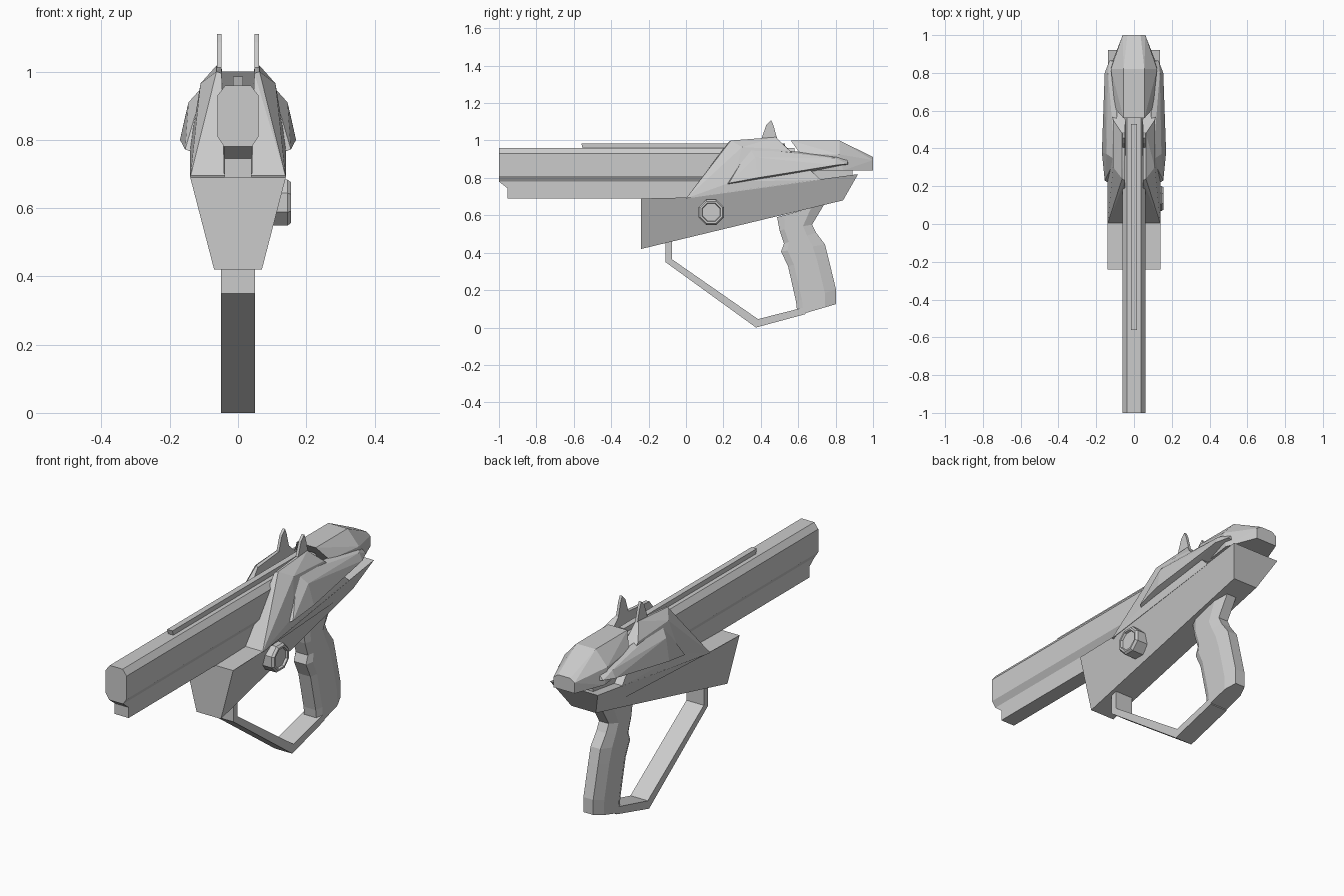
import bpy, bmesh
from math import cos, sin, pi

if "Cube" in bpy.data.objects:
    bpy.data.objects.remove(bpy.data.objects["Cube"])


def finish(name, bm, mirror=False):
    bmesh.ops.recalc_face_normals(bm, faces=bm.faces)
    me = bpy.data.meshes.new(name)
    bm.to_mesh(me)
    bm.free()
    ob = bpy.data.objects.new(name, me)
    bpy.context.collection.objects.link(ob)
    if mirror:
        mod = ob.modifiers.new("Mirror", 'MIRROR')
        mod.use_mirror_merge = False
    return ob


def loft(name, rings, mirror=False):
    """Skin equal-length rings of points and cap both ends."""
    bm = bmesh.new()
    vs = [[bm.verts.new(p) for p in r] for r in rings]
    n = len(vs[0])
    for a, b in zip(vs, vs[1:]):
        for i in range(n):
            j = (i + 1) % n
            bm.faces.new((a[i], a[j], b[j], b[i]))
    bm.faces.new(vs[0])
    bm.faces.new(vs[-1])
    return finish(name, bm, mirror)


def slab(name, profile, x0, x1, mirror=False):
    """Extrude a side (y, z) profile between two x positions."""
    return loft(name, [[(x, y, z) for y, z in profile] for x in (x0, x1)], mirror)


def hull(name, pts, mirror=False, both=False):
    """Faceted solid around a few corner points."""
    bm = bmesh.new()
    for x, y, z in pts:
        bm.verts.new((x, y, z))
        if both:
            bm.verts.new((-x, y, z))
    res = bmesh.ops.convex_hull(bm, input=bm.verts[:])
    loose = [v for v in bm.verts if not v.link_faces]
    bmesh.ops.delete(bm, geom=loose, context='VERTS')
    bmesh.ops.dissolve_limit(bm, angle_limit=0.02, verts=bm.verts[:], edges=bm.edges[:])
    return finish(name, bm, mirror)


# Barrel: chamfered bar with a slimmer bar below and a rail on top
section = [(.037, .96), (.06, .93), (.06, .81), (.04, .78)]
section += [(-x, z) for x, z in reversed(section)]
loft("barrel", [[(x, y, z) for x, z in section] for y in (-1, .58)])
slab("under_barrel", [(-1, .80), (-1, .78), (-.955, .745), (-.955, .69),
                      (.3, .69), (.3, .80)], -.04, .04)
slab("top_rail", [(-.56, .985), (-.55, .95), (.53, .95), (.53, .985)], -.015, .015)

# Lower body, narrower at the bottom
body = [(.07, -.24, .42), (.14, -.24, .69), (.14, 0, .695),
        (.137, .92, .82), (.07, .84, .68)]
loft("lower_body", [body, [(-x, y, z) for x, y, z in body]])

# Upper shroud walls either side of the barrel
hull("shroud", [(.04, 0, .69), (.14, 0, .69), (.048, .23, .995), (.063, .24, 1.0),
                (.11, .30, .965), (.048, .48, 1.018), (.063, .48, 1.018),
                (.11, .55, .95), (.048, .56, .94), (.137, .72, .79),
                (.04, .72, .79), (.14, .25, .78)], mirror=True)

# Faceted side panels
hull("side_panel", [(.11, .20, .755), (.10, .34, .96), (.08, .86, .92), (.09, .87, .868),
                    (.155, .23, .772), (.17, .38, .80), (.145, .37, .91),
                    (.155, .80, .868), (.137, .80, .905), (.13, .865, .875)], mirror=True)

# Rear block and the neck beneath it
hull("rear_block", [(.055, .56, 1.0), (.055, .82, 1.0), (.035, 1.0, .912),
                    (.10, .61, .93), (.122, .82, .925), (.06, 1.0, .895),
                    (.10, .68, .84), (.122, .84, .84), (.06, 1.0, .84)], both=True)
slab("rear_neck", [(.6, .76), (.89, .80), (.89, .85), (.6, .85)], -.09, .09)

# Sight fins
slab("sight_fin", [(.40, 1.0), (.43, 1.085), (.455, 1.11), (.468, 1.08), (.49, 1.0)],
     .048, .062, mirror=True)

# Octagonal knob on the right side
loft("side_knob", [[(x, .135 + r * cos(pi / 8 + i * pi / 4), .616 + r * sin(pi / 8 + i * pi / 4))
                    for i in range(8)]
                   for x, r in ((.08, .073), (.145, .073), (.156, .064), (.156, .054), (.145, .05))])

# Grip: chamfered rings between a front and a back line
grip = [(.487, .59, .74, .66), (.50, .52, .674, .55), (.524, .449, .695, .508),
        (.508, .406, .743, .444), (.545, .33, .762, .37), (.588, .14, .802, .203),
        (.597, .065, .802, .125)]
shape = [(.035, 0), (.05, .15), (.05, .72), (.028, 1)]
shape += [(-x, t) for x, t in reversed(shape)]
loft("grip", [[(x, fy + (by - fy) * t, fz + (bz - fz) * t) for x, t in shape]
              for fy, fz, by, bz in grip])

# Hand guard
slab("hand_guard", [(-.11, .48), (-.11, .35), (.374, 0), (.64, .072), (.64, .11),
                    (.385, .045), (-.075, .365), (-.075, .48)], -.05, .05)
